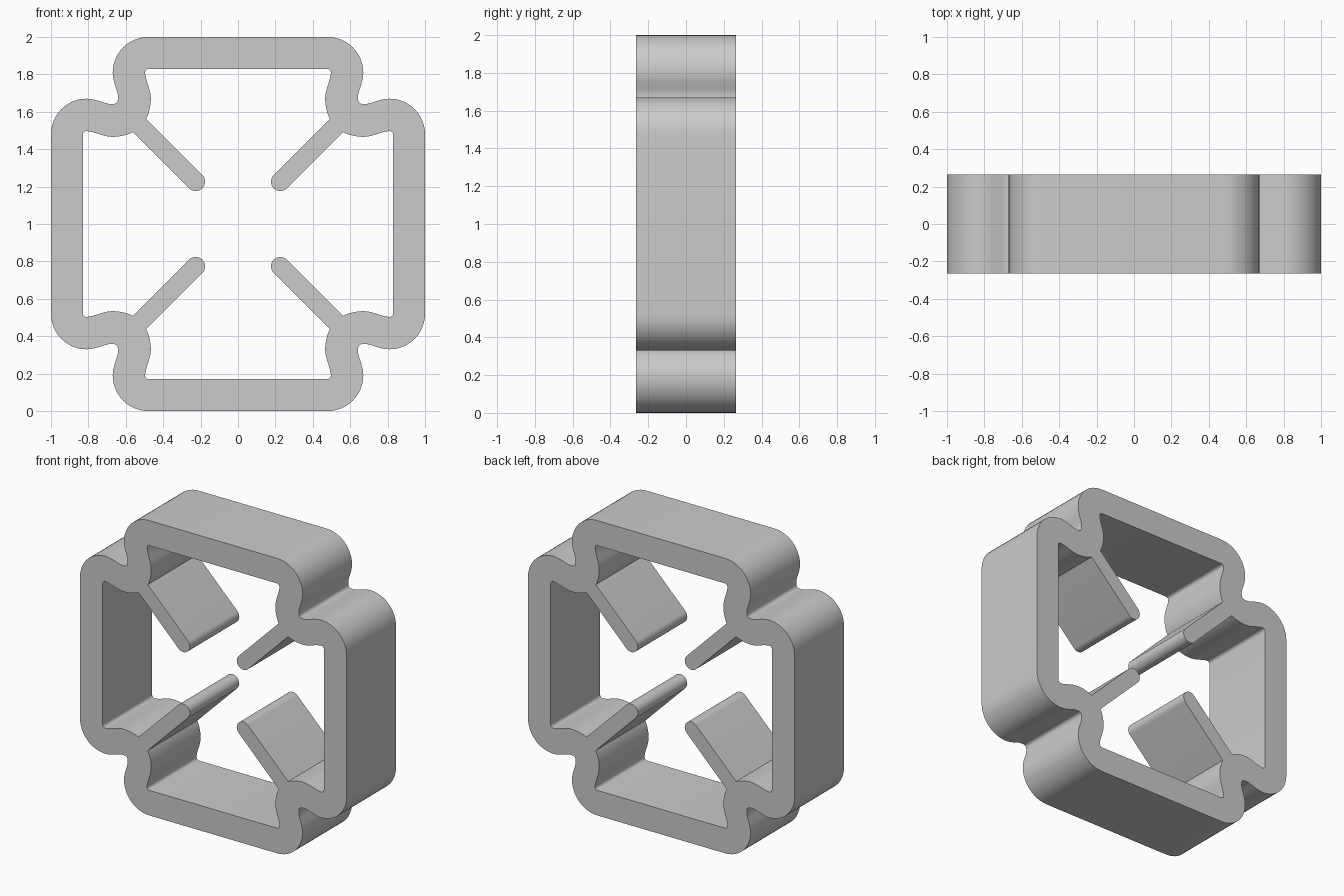
import bpy, bmesh
from math import sin, cos, radians
from mathutils import Vector
from mathutils.geometry import interpolate_bezier

if "Cube" in bpy.data.objects:
    bpy.data.objects.remove(bpy.data.objects["Cube"])

HALF_DEPTH = 0.265


def arc(cx, cz, r, a0, a1, n):
    angles = [radians(a0 + (a1 - a0) * i / n) for i in range(n + 1)]
    return [Vector((cx + r * cos(a), cz + r * sin(a))) for a in angles]


def bez(a, b, c, d, n=10):
    return [Vector(p[:2]) for p in interpolate_bezier(*[Vector(p) for p in (a, b, c, d)], n)]


def full_loop(octant):
    # mirror across the diagonal, then repeat for four quarters
    quarter = octant + [Vector((p.y, p.x)) for p in reversed(octant)]
    pts = []
    for k in range(4):
        for p in quarter:
            q = p.copy()
            for _ in range(k):
                q = Vector((q.y, -q.x))
            if not pts or (q - pts[-1]).length > 1e-4:
                pts.append(q)
    if (pts[0] - pts[-1]).length < 1e-4:
        pts.pop()
    return pts


# outer outline: rounded shoulder, waist, small filleted notch
outer = arc(0.48, 0.81, 0.19, 90, 0, 12)
outer += bez((0.67, 0.81), (0.67, 0.75), (0.638, 0.71), (0.642, 0.672))
outer += bez((0.642, 0.672), (0.642, 0.66), (0.645, 0.651), (0.649, 0.649), 4)

# inner outline: small corner, bulge, then the rib with a round tip
inner = arc(0.477, 0.81, 0.02, 90, 0, 4)
inner += bez((0.497, 0.81), (0.492, 0.76), (0.466, 0.72), (0.466, 0.67))
inner += bez((0.466, 0.67), (0.466, 0.63), (0.478, 0.585), (0.491, 0.562), 8)
inner += arc(0.226, 0.226, 0.05, 135, 225, 8)

# frame with four inward ribs, extruded front to back
bm = bmesh.new()
edges = []
for loop in (full_loop(outer), full_loop(inner)):
    vs = [bm.verts.new((p.x, -HALF_DEPTH, 1 + p.y)) for p in loop]
    edges += [bm.edges.new((vs[i - 1], vs[i])) for i in range(len(vs))]
bmesh.ops.triangle_fill(bm, edges=edges, use_beauty=True, normal=(0, -1, 0))
back = bmesh.ops.extrude_face_region(bm, geom=bm.faces[:], use_keep_orig=True)
bmesh.ops.translate(bm, vec=(0, 2 * HALF_DEPTH, 0),
                    verts=[g for g in back["geom"] if isinstance(g, bmesh.types.BMVert)])
bmesh.ops.recalc_face_normals(bm, faces=bm.faces[:])

mesh = bpy.data.meshes.new("ribbed_frame")
bm.to_mesh(mesh)
bm.free()
frame = bpy.data.objects.new("ribbed_frame", mesh)
bpy.context.collection.objects.link(frame)
bpy.context.view_layer.objects.active = frame
frame.select_set(True)
bpy.ops.object.shade_smooth_by_angle(angle=radians(30))
